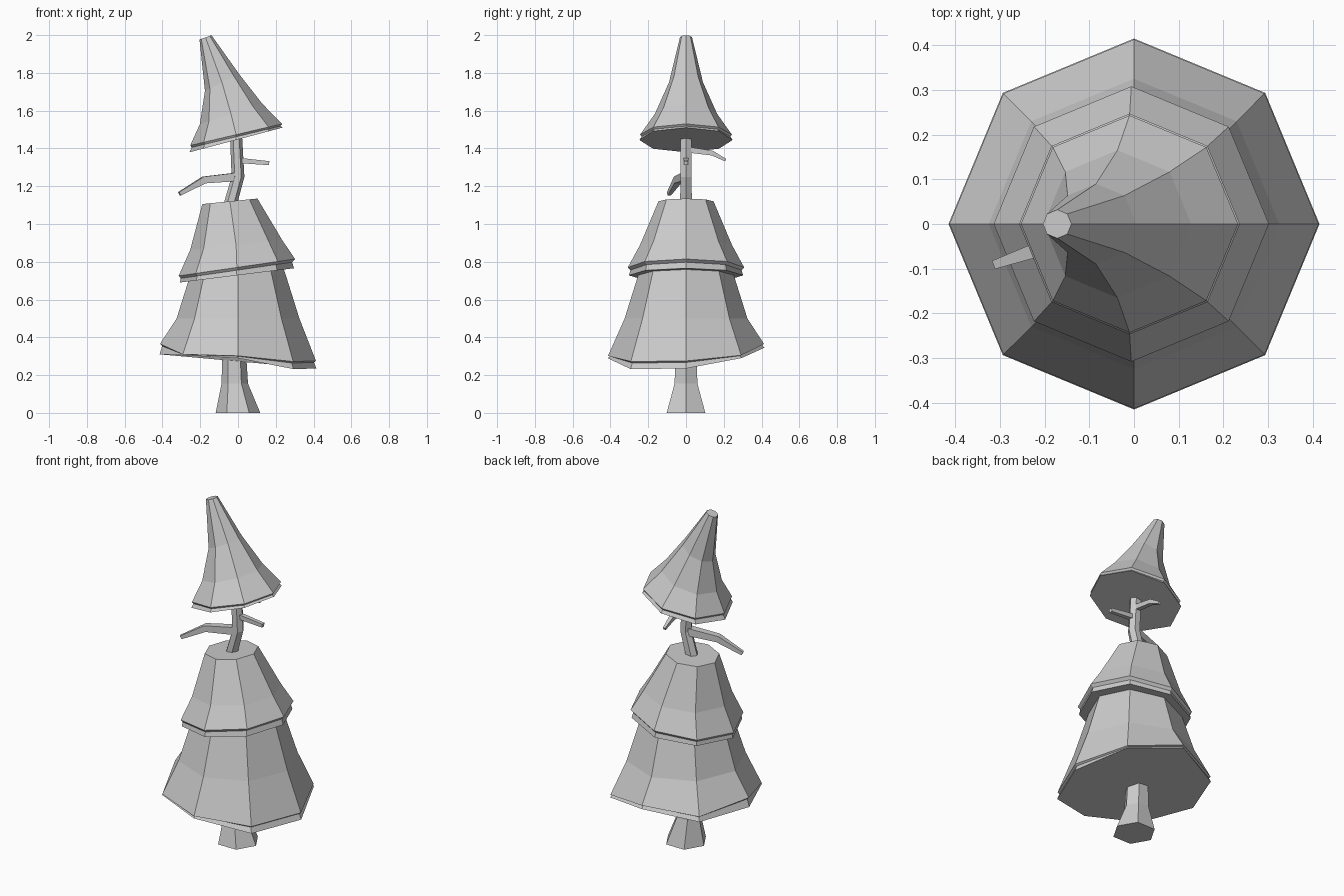
import bpy, bmesh
from math import sin, cos, pi
from mathutils import Vector

if "Cube" in bpy.data.objects:
    bpy.data.objects.remove(bpy.data.objects["Cube"])


def skin(name, rings):
    """Bridge a list of equal-length vertex rings and cap both ends."""
    bm = bmesh.new()
    vs = [[bm.verts.new(p) for p in ring] for ring in rings]
    n = len(vs[0])
    for a, b in zip(vs, vs[1:]):
        for i in range(n):
            j = (i + 1) % n
            bm.faces.new((a[i], a[j], b[j], b[i]))
    bm.faces.new(vs[0][::-1])
    bm.faces.new(vs[-1])
    bmesh.ops.recalc_face_normals(bm, faces=bm.faces)
    me = bpy.data.meshes.new(name)
    bm.to_mesh(me)
    bm.free()
    ob = bpy.data.objects.new(name, me)
    bpy.context.collection.objects.link(ob)
    return ob


def ring(r, cx, z, slope=0, n=8):
    """Horizontal polygon; z is a height (tilted along x by slope) or a list of heights."""
    pts = []
    for i in range(n):
        a = 2 * pi * i / n
        h = z[i] if isinstance(z, list) else z + slope * r * cos(a)
        pts.append((cx + r * cos(a), r * sin(a), h))
    return pts


def branch(name, path, radii):
    """Four-sided tapered tube along a path."""
    pts = [Vector(p) for p in path]
    rings = []
    for i, p in enumerate(pts):
        d = (pts[min(i + 1, len(pts) - 1)] - pts[max(i - 1, 0)]).normalized()
        u = d.cross(Vector((0, 0, 1))).normalized()
        v = u.cross(d)
        rings.append([p + radii[i] * (u * cos(a) + v * sin(a))
                      for a in [pi / 4 + k * pi / 2 for k in range(4)]])
    return skin(name, rings)


# Crooked six-sided trunk with flared foot
trunk = [(0.118, 0, 0), (0.07, -0.017, 0.155), (0.064, -0.02, 0.3), (0.045, -0.045, 0.9),
         (0.036, -0.042, 1.1), (0.034, 0.0, 1.25), (0.032, -0.01, 1.46)]
skin("trunk", [ring(r, x, z, n=6) for r, x, z in trunk])

# Bottom foliage tier with wavy hem
low = [0.235, 0.29, 0.345, 0.30, 0.31, 0.305, 0.29, 0.232]
high = [0.275, 0.305, 0.365, 0.33, 0.365, 0.31, 0.302, 0.272]
groove = [h * 0.8 + l * 0.2 for h, l in zip(high, low)]
skin("foliage_bottom", [ring(0.415, 0, low), ring(0.402, 0, groove), ring(0.413, 0, high),
                        ring(0.325, 0, 0.5), ring(0.253, 0, 0.73), ring(0.22, 0, 0.83)])

# Middle foliage tier, tilted
skin("foliage_middle", [ring(0.302, -0.006, 0.728, 0.125), ring(0.295, -0.008, 0.755, 0.145),
                        ring(0.308, -0.006, 0.77, 0.145), ring(0.243, -0.01, 0.89, 0.11),
                        ring(0.146, -0.043, 1.12, 0.1)])

# Leaning pointed top tier
skin("foliage_top", [ring(0.247, -0.01, 1.445, 0.265), ring(0.235, -0.01, 1.462, 0.24),
                     ring(0.243, -0.01, 1.473, 0.235), ring(0.165, -0.037, 1.583, 0.33),
                     ring(0.09, -0.085, 1.75, 0.5), ring(0.032, -0.172, 1.988, 0.35)])

# Bare branches
branch("branch_left", [(0, 0, 1.25), (-0.18, -0.045, 1.233), (-0.31, -0.09, 1.16)],
       [0.032, 0.026, 0.014])
branch("branch_right", [(0, 0, 1.337), (0.165, 0, 1.322)], [0.02, 0.015])
branch("branch_back", [(-0.005, 0, 1.395), (-0.005, 0.14, 1.375), (-0.005, 0.21, 1.338)],
       [0.022, 0.018, 0.01])
